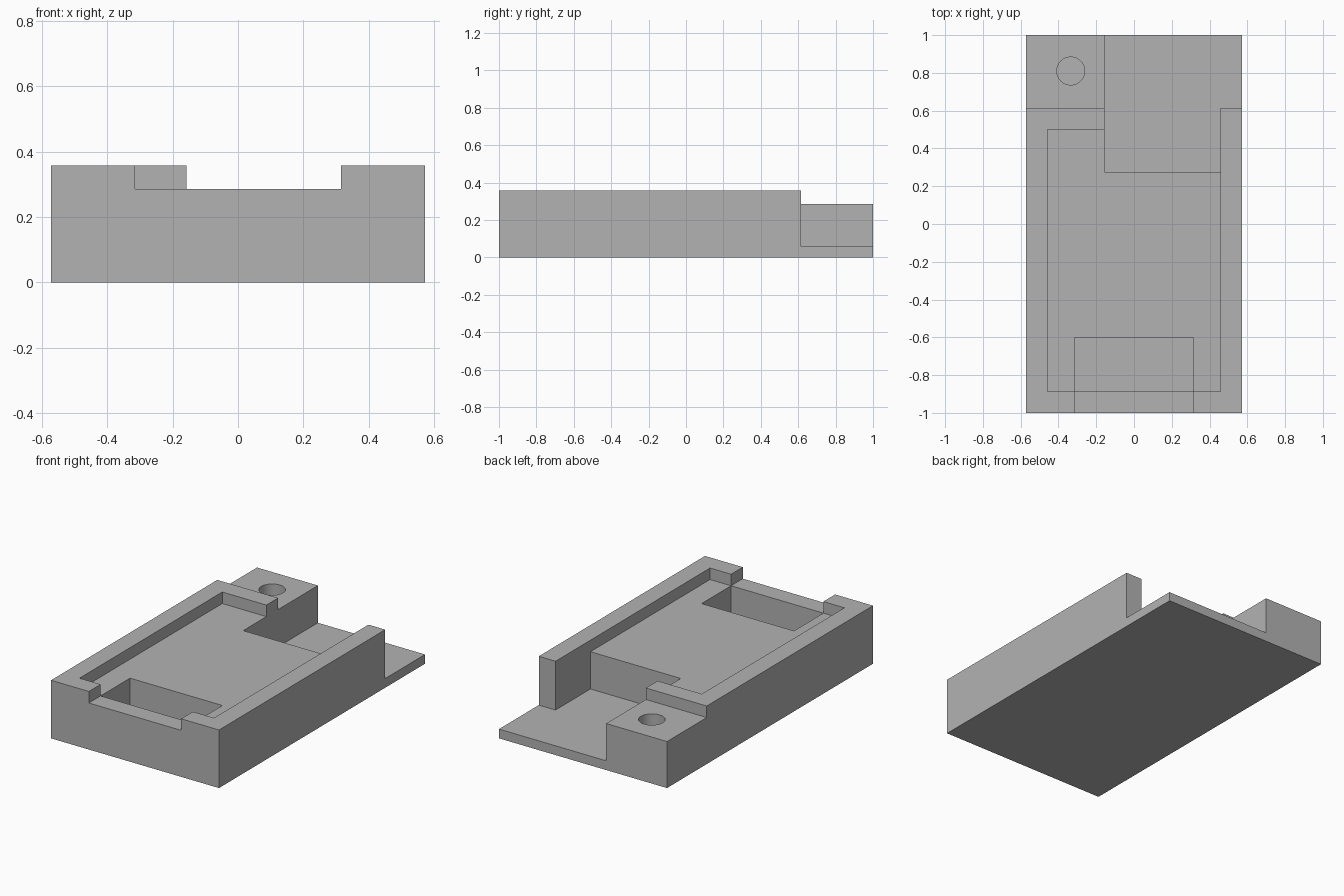
import bpy
import bmesh
from mathutils import Matrix, Vector

default = bpy.data.objects.get("Cube")
if default:
    bpy.data.objects.remove(default, do_unlink=True)

# Shared dimensions
HALF_W, HALF_L, TOP = 0.571, 1.0, 0.357
SHELF, FLOOR = 0.286, 0.057      # recess level and thin base level
INNER, RAIL_END = 0.457, 0.614   # inner wall face and back end of the rails
BLOCK_X = -0.157                 # inner side of the back mounting block
OVER = 0.1                       # cutter overshoot

grey = bpy.data.materials.new("plain grey")
grey.use_nodes = True
colour = (0.45, 0.45, 0.45, 1)
grey.diffuse_color = colour
grey.node_tree.nodes["Principled BSDF"].inputs["Base Color"].default_value = colour


def make_object(name, bm):
    mesh = bpy.data.meshes.new(name)
    bm.to_mesh(mesh)
    bm.free()
    mesh.materials.append(grey)
    obj = bpy.data.objects.new(name, mesh)
    bpy.context.collection.objects.link(obj)
    return obj


def box(name, low, high):
    low, high = Vector(low), Vector(high)
    bm = bmesh.new()
    matrix = Matrix.Translation((low + high) / 2) @ Matrix.Diagonal((*(high - low), 1))
    bmesh.ops.create_cube(bm, size=1, matrix=matrix)
    return make_object(name, bm)


def cylinder(name, x, y, radius, low, high):
    bm = bmesh.new()
    bmesh.ops.create_cone(bm, cap_ends=True, segments=48, radius1=radius, radius2=radius,
                          depth=high - low, matrix=Matrix.Translation((x, y, (low + high) / 2)))
    return make_object(name, bm)


# Solid block that everything is cut from
housing = box("housing", (-HALF_W, -HALF_L, 0), (HALF_W, HALF_L, TOP))
above, wide, back = TOP + OVER, HALF_W + OVER, HALF_L + OVER

cutters = [
    # Lowered top of the back mounting block
    box("back_step_cutter", (-wide, RAIL_END, SHELF), (wide, back, above)),
    # Shallow tray recess
    box("tray_cutter", (-INNER, -0.886, SHELF), (INNER, 0.5, above)),
    # Notch through the front wall
    box("front_notch_cutter", (-0.314, -back, SHELF), (0.314, -0.8, above)),
    # Deep well behind the front wall
    box("front_well_cutter", (-0.314, -0.886, FLOOR), (0.314, -0.6, above)),
    # Deep bay open to the back
    box("back_bay_cutter", (BLOCK_X, 0.275, FLOOR), (INNER, back, above)),
    # Back end of the left rail
    box("rail_end_cutter", (0.4, RAIL_END, FLOOR), (wide, back, above)),
    # Screw hole in the mounting block
    cylinder("screw_hole_cutter", -0.335, 0.81, 0.074, FLOOR, above),
]

for cutter in cutters:
    cutter.hide_render = True
    cut = housing.modifiers.new(cutter.name, "BOOLEAN")
    cut.operation = "DIFFERENCE"
    cut.solver = "EXACT"
    cut.object = cutter

# Apply the cuts and drop the cutters
bpy.ops.object.select_all(action="DESELECT")
housing.select_set(True)
bpy.context.view_layer.objects.active = housing
for cutter in cutters:
    bpy.ops.object.modifier_apply(modifier=cutter.name)
    bpy.data.objects.remove(cutter, do_unlink=True)
bpy.ops.object.shade_smooth_by_angle()
